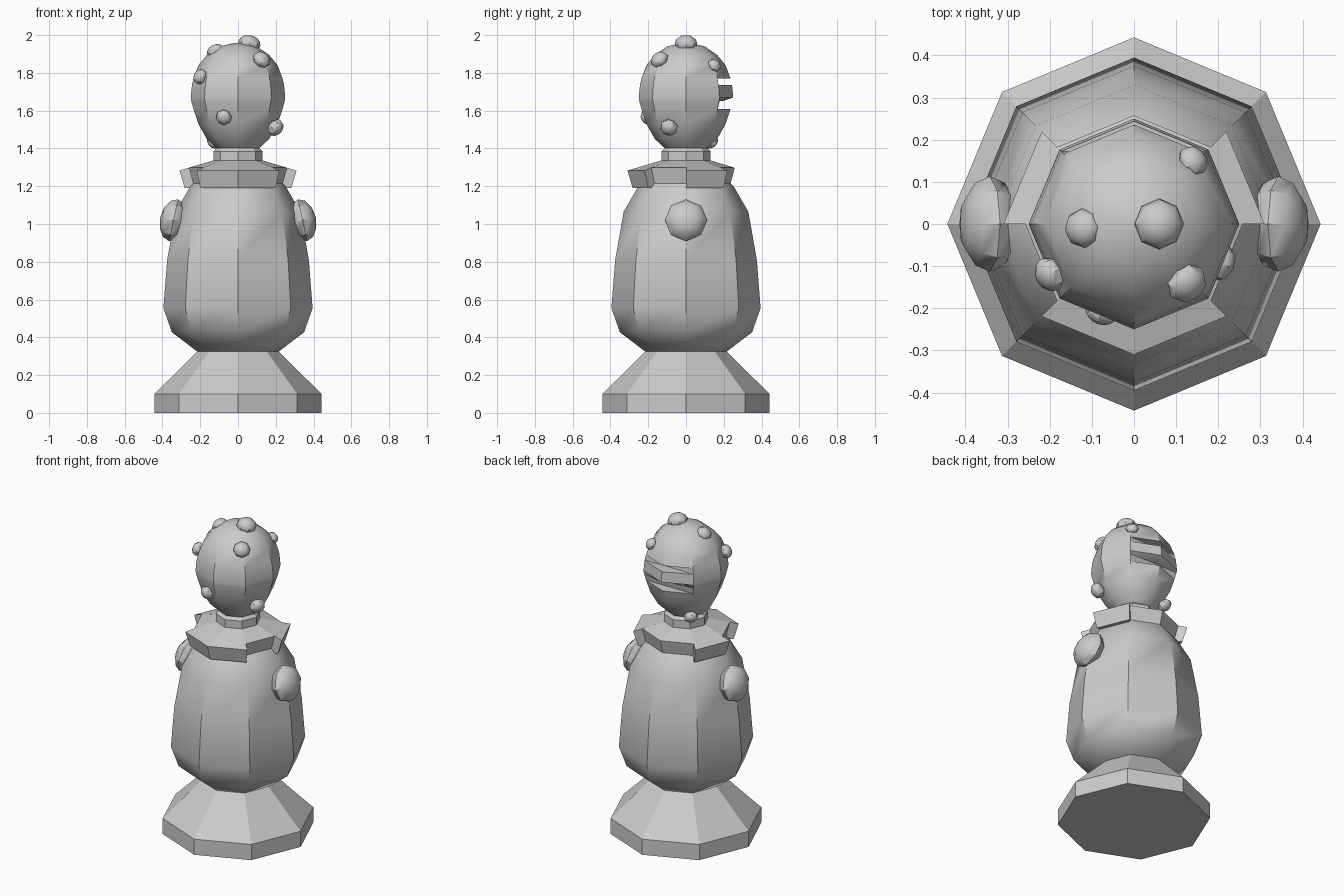
import bpy, bmesh
from math import sin, cos, pi, radians
from mathutils import Vector, Matrix

if "Cube" in bpy.data.objects:
    bpy.data.objects.remove(bpy.data.objects["Cube"])


def finish(bm, name, angle=None):
    bmesh.ops.remove_doubles(bm, verts=bm.verts, dist=1e-4)
    bmesh.ops.recalc_face_normals(bm, faces=bm.faces)
    mesh = bpy.data.meshes.new(name)
    bm.to_mesh(mesh)
    bm.free()
    ob = bpy.data.objects.new(name, mesh)
    bpy.context.collection.objects.link(ob)
    if angle:
        bpy.ops.object.select_all(action='DESELECT')
        ob.select_set(True)
        bpy.context.view_layer.objects.active = ob
        bpy.ops.object.shade_smooth_by_angle(angle=radians(angle))
    return ob


def lathe(name, profile, angle=None):
    """Eight-sided turned shape; optional third value overrides the rear corner's y."""
    bm = bmesh.new()
    rings = []
    for r, z, *rear in profile:
        ring = [bm.verts.new((r * cos(k * pi / 4), r * sin(k * pi / 4), z)) for k in range(8)]
        if rear:
            ring[2].co.y = rear[0]
        rings.append(ring)
    for a, b in zip(rings, rings[1:]):
        for k in range(8):
            j = (k + 1) % 8
            quad = (a[k], a[j], b[j], b[k])
            # skip faces that collapse to a line
            if len({tuple(round(c, 5) for c in v.co) for v in quad}) > 2:
                bm.faces.new(quad)
    bm.faces.new(rings[0])
    bm.faces.new(rings[-1])
    return finish(bm, name, angle)


def blob(name, centre, radius, flat, axis):
    """Low-poly ball flattened along an axis."""
    bm = bmesh.new()
    bmesh.ops.create_uvsphere(bm, u_segments=8, v_segments=6, radius=radius)
    rot = Vector(axis).to_track_quat('Z', 'Y').to_matrix().to_4x4()
    mat = Matrix.Translation(centre) @ rot @ Matrix.Diagonal((1, 1, flat, 1))
    bmesh.ops.transform(bm, matrix=mat, verts=bm.verts)
    return finish(bm, name, 40)


# Foot and body
lathe("base", [(0.443, 0), (0.443, 0.10), (0.21, 0.33)])
lathe("body", [(0.21, 0.32), (0.35, 0.427), (0.395, 0.555), (0.375, 0.81),
               (0.33, 1.065), (0.255, 1.195), (0.20, 1.25)], 40)
lathe("neck", [(0.13, 1.25), (0.13, 1.385), (0.115, 1.40), (0.10, 1.43)])

# Collar of wide and narrow flared panels
bm = bmesh.new()
wide = {0, 3, 5, 6}
for k in range(8):
    R, z = (0.31, 1.283) if k in wide else (0.258, 1.298)
    section = [(0.10, 1.335), (0.135, 1.335), (R, z), (R - 0.028, 1.19), (0.10, 1.19)]
    ends = [[bm.verts.new((r * cos(a), r * sin(a), h)) for r, h in section]
            for a in (k * pi / 4, (k + 1) * pi / 4)]
    for i in range(5):
        j = (i + 1) % 5
        if i != 4:
            bm.faces.new((ends[0][i], ends[0][j], ends[1][j], ends[1][i]))
    # cap only where neighbouring panels differ in width
    for end, other in ((ends[0], (k - 1) % 8), (ends[1], (k + 1) % 8)):
        if (k in wide) != (other in wide):
            bm.faces.new(end)
finish(bm, "collar")

# Head with two slots across the rear
lathe("head", [(0.10, 1.39), (0.165, 1.45), (0.21, 1.53), (0.236, 1.608),
               (0.236, 1.608, 0.167), (0.247, 1.65, 0.178), (0.247, 1.65, 0.19),
               (0.25, 1.67), (0.244, 1.735), (0.244, 1.735, 0.167),
               (0.236, 1.77, 0.165), (0.236, 1.77), (0.21, 1.84), (0.165, 1.895),
               (0.10, 1.94), (0.02, 1.958)], 40)

# Bumps over the head
bumps = [(0.06, 0, 1.955, 0.06), (-0.12, -0.01, 1.915, 0.047), (0.125, -0.14, 1.87, 0.05),
         (0.14, 0.15, 1.84, 0.038), (-0.20, -0.12, 1.78, 0.043), (0.20, -0.09, 1.51, 0.048),
         (-0.075, -0.205, 1.565, 0.043), (-0.125, 0.13, 1.435, 0.042)]
for x, y, z, r in bumps:
    blob("head_bump", (x, y, z), r, 0.75, (x, y, z - 1.67))

# Stubby arms
for s, side in ((-1, "left"), (1, "right")):
    blob(side + "_arm", (s * 0.342, 0, 1.02), 0.113, 0.63, (s, 0, 0.22))
